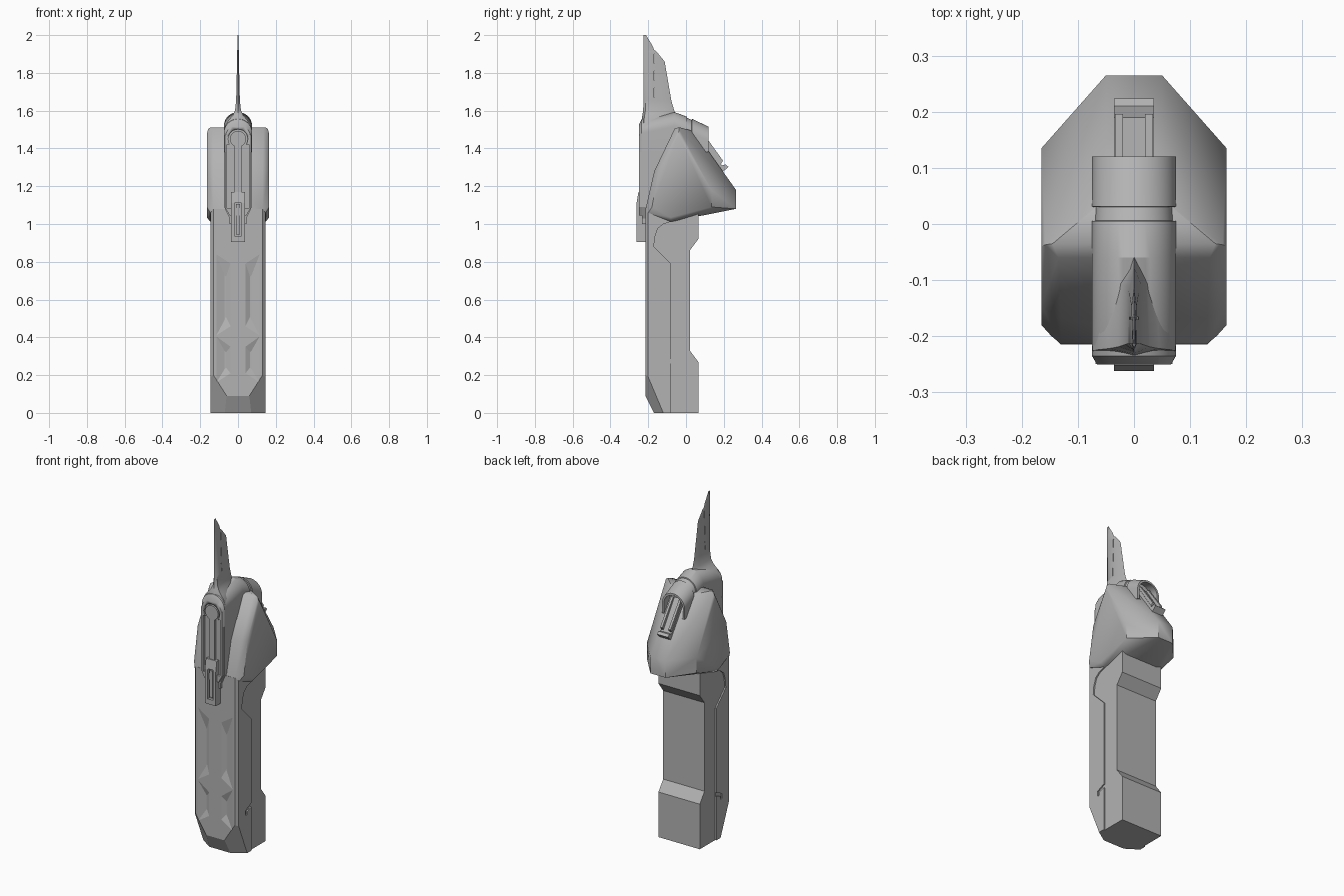
import bpy, bmesh, math

if "Cube" in bpy.data.objects:
    bpy.data.objects.remove(bpy.data.objects["Cube"])

# Dark grey finish shared by every part
grey = bpy.data.materials.new('dark_grey')
grey.diffuse_color = (.45, .45, .45, 1)
grey.use_nodes = True
grey.node_tree.nodes["Principled BSDF"].inputs["Base Color"].default_value = grey.diffuse_color


def finish(name, bm, smooth=0):
    bmesh.ops.recalc_face_normals(bm, faces=bm.faces)
    me = bpy.data.meshes.new(name)
    bm.to_mesh(me)
    bm.free()
    me.materials.append(grey)
    ob = bpy.data.objects.new(name, me)
    bpy.context.collection.objects.link(ob)
    if smooth:
        bpy.ops.object.select_all(action='DESELECT')
        bpy.context.view_layer.objects.active = ob
        ob.select_set(True)
        bpy.ops.object.shade_smooth_by_angle(angle=math.radians(smooth))
    return ob


def loft(name, rings, smooth=0):
    """Skin equal-length closed rings and cap both ends."""
    bm = bmesh.new()
    vs = [[bm.verts.new(p) for p in r] for r in rings]
    n = len(vs[0])
    for a, b in zip(vs, vs[1:]):
        for i in range(n):
            j = (i + 1) % n
            bm.faces.new((a[i], a[j], b[j], b[i]))
    bm.faces.new(vs[0])
    bm.faces.new(vs[-1])
    return finish(name, bm, smooth)


def side_prism(name, yz, x0, x1):
    return loft(name, [[(x, y, z) for y, z in yz] for x in (x0, x1)])


def front_prism(name, xz, y0, y1, smooth=0):
    return loft(name, [[(x, y, z) for x, z in xz] for y in (y0, y1)], smooth)


def box(name, x0, x1, y0, y1, z0, z1):
    return side_prism(name, [(y0, z0), (y1, z0), (y1, z1), (y0, z1)], x0, x1)


def disc(name, r, y0, y1):
    return front_prism(name, [(r * math.cos(math.tau * i / 32), 1.45 + r * math.sin(math.tau * i / 32))
                              for i in range(32)], y0, y1, 30)


def sym_hull(name, pts, smooth=0):
    """Convex hull of points mirrored in x."""
    bm = bmesh.new()
    for x, y, z in pts:
        for s in (1, -1):
            bm.verts.new((s * x, y, z))
    r = bmesh.ops.convex_hull(bm, input=bm.verts)
    bmesh.ops.delete(bm, geom=list({g for g in r['geom_interior'] + r['geom_unused']
                                    if isinstance(g, bmesh.types.BMVert)}), context='VERTS')
    bmesh.ops.dissolve_limit(bm, angle_limit=0.02, verts=bm.verts, edges=bm.edges)
    return finish(name, bm, smooth)


def cut(ob, cutters):
    for c in cutters:
        m = ob.modifiers.new('cut', 'BOOLEAN')
        m.object = c
        m.operation = 'DIFFERENCE'
        m.solver = 'EXACT'
        with bpy.context.temp_override(object=ob, active_object=ob):
            bpy.ops.object.modifier_apply(modifier=m.name)
        bpy.data.objects.remove(c)


# Lower body: rear core with a waist, then the faceted front shell
side_prism('lower_core', [(-.11, 0), (.065, 0), (.065, .27), (.02, .33), (.02, .86), (.065, .92),
                          (.065, 1.08), (-.19, 1.08), (-.19, .25)], -.137, .137)
shell = sym_hull('front_shell', [
    (.145, -.08, 1.07), (.145, -.2, 1.07), (.13, -.215, 1.08), (.145, -.2, .19), (.13, -.215, .2),
    (.06, -.215, .09), (.07, -.17, 0), (.145, -.12, 0), (.145, -.08, 0)])
cutters = [
    side_prism('edge_cutter', [(-.08, .79), (-.17, .88), (-.165, .93), (-.15, .975), (-.12, 1.0),
                               (-.07, 1.015), (.1, 1.03), (.1, .79)], -.3, .3)]
for s in (1, -1):
    cutters.append(side_prism('notch_cutter', [(-.07, .29), (-.135, .26), (-.135, .23), (-.12, .23),
                                               (-.12, .25), (-.07, .265)], s * .138, s * .2))
    # Shallow sloped pockets in the front face
    for outer, floor in (
            ([(.04, .79), (.115, .84), (.115, .41), (.04, .46)],
             [(.064, .72), (.072, .73), (.072, .49), (.064, .51)]),
            ([(.04, .35), (.115, .405), (.115, .16), (.04, .21)],
             [(.064, .32), (.072, .33), (.072, .23), (.064, .24)])):
        top = [(x + (x - f) * .15, z + (z - g) * .15) for (x, z), (f, g) in zip(outer, floor)]
        cutters.append(loft('pocket_cutter', [[(s * x, -.217, z) for x, z in top],
                                              [(s * x, -.202, z) for x, z in floor]]))
cut(shell, cutters)

# Upper housing: wide faceted shoulder block
sym_hull('shoulder_housing', [
    (.135, -.06, 1.505), (.145, -.035, 1.512), (.158, -.037, 1.503), (.165, -.04, 1.475),
    (.165, -.145, 1.29), (.165, -.18, 1.09), (.165, -.08, 1.035),
    (.165, .135, 1.18), (.165, .135, 1.09), (.05, .265, 1.18), (.05, .265, 1.08),
    (.05, .17, 1.07), (.13, .1, 1.06), (.05, .045, 1.49), (.147, -.08, 1.012),
    (.147, -.2, 1.06), (.13, -.214, 1.08), (.13, -.168, 1.28)], 40)

# Front spine plate with a wide channel
front_prism('front_spine', [(-.073, 1.47), (-.073, 1.09), (-.045, 1.03), (-.045, 1.0),
                            (.045, 1.0), (.045, 1.03), (.073, 1.09), (.073, 1.47)], -.232, -.05)
rim = front_prism('spine_rim', [(-.069, 1.47), (-.069, 1.09), (-.045, 1.045),
                                (.045, 1.045), (.069, 1.09), (.069, 1.47)], -.2495, -.2)
cut(rim, [box('channel_cutter', -.057, .057, -.3, -.19, 1.085, 1.42),
          disc('round_cutter', .052, -.3, -.236)])
box('spine_rod', -.018, .018, -.247, -.2, 1.1, 1.415)

# Pull handle at the bottom of the rod
handle = loft('pull_handle', [[(s * .036, y, z) for s, y in ((-1, y0), (1, y0), (1, -.2), (-1, -.2))]
                              for z, y0 in ((.905, -.262), (1.11, -.262), (1.17, -.252))])
cut(handle, [box('slot_cutter', -.017, .017, -.3, -.245, .935, 1.115)])
box('handle_insert', -.011, .011, -.255, -.24, .945, 1.105)


# Arched tube on top, with a groove and a hollow rear mouth
def arch(y, top, r, low=1.38, n=24):
    c = top - r
    return [(r, y, low)] + [(r * math.cos(math.pi * i / n), y, c + r * math.sin(math.pi * i / n))
                            for i in range(n + 1)] + [(-r, y, low)]


tube = loft('top_tube', [arch(*a) for a in (
    (-.25, 1.525, .066), (-.235, 1.555, .075), (-.06, 1.592, .075), (.005, 1.568, .075),
    (.006, 1.562, .069), (.03, 1.55, .069), (.031, 1.557, .075), (.12, 1.515, .075),
    (.12, 1.503, .063), (.06, 1.52, .063))], 30)
cut(tube, [disc('round_cutter', .052, -.3, -.236),
           box('channel_cutter', -.057, .057, -.3, -.232, 1.3, 1.42)])

# Round pivot sunk into the tube front
disc('pivot_cap', .043, -.25, -.22)

# Rear latch: sloped plate with two rails
side_prism('latch_plate', [(.05, 1.46), (.19, 1.27), (.224, 1.303), (.21, 1.315), (.19, 1.31),
                           (.08, 1.475)], -.036, .036)
for s in (1, -1):
    side_prism('latch_rail', [(.07, 1.46), (.18, 1.31), (.196, 1.335), (.09, 1.482)], s * .02, s * .034)

# Tall thin fin flaring into the tube, with narrow slots
fin = loft('top_fin', [[(0, y0, z), (t, y0 + .012, z), (t * .9, y0 + (y1 - y0) * .7, z), (0, y1, z),
                        (-t * .9, y0 + (y1 - y0) * .7, z), (-t, y0 + .012, z)]
                       for z, y0, y1, t in (
    (1.50, -.238, -.03, .074), (1.53, -.236, -.035, .064), (1.555, -.234, -.045, .045),
    (1.575, -.231, -.052, .028), (1.60, -.227, -.062, .016), (1.65, -.225, -.077, .010),
    (1.86, -.225, -.113, .005), (1.915, -.225, -.158, .004), (1.92, -.225, -.168, .004),
    (1.945, -.225, -.178, .003), (2.0, -.225, -.212, .002))], 40)
cut(fin, [box('slot_cutter', -.1, .1, -.17, -.166, z, z + .05) for z in (1.67, 1.76, 1.85)])
